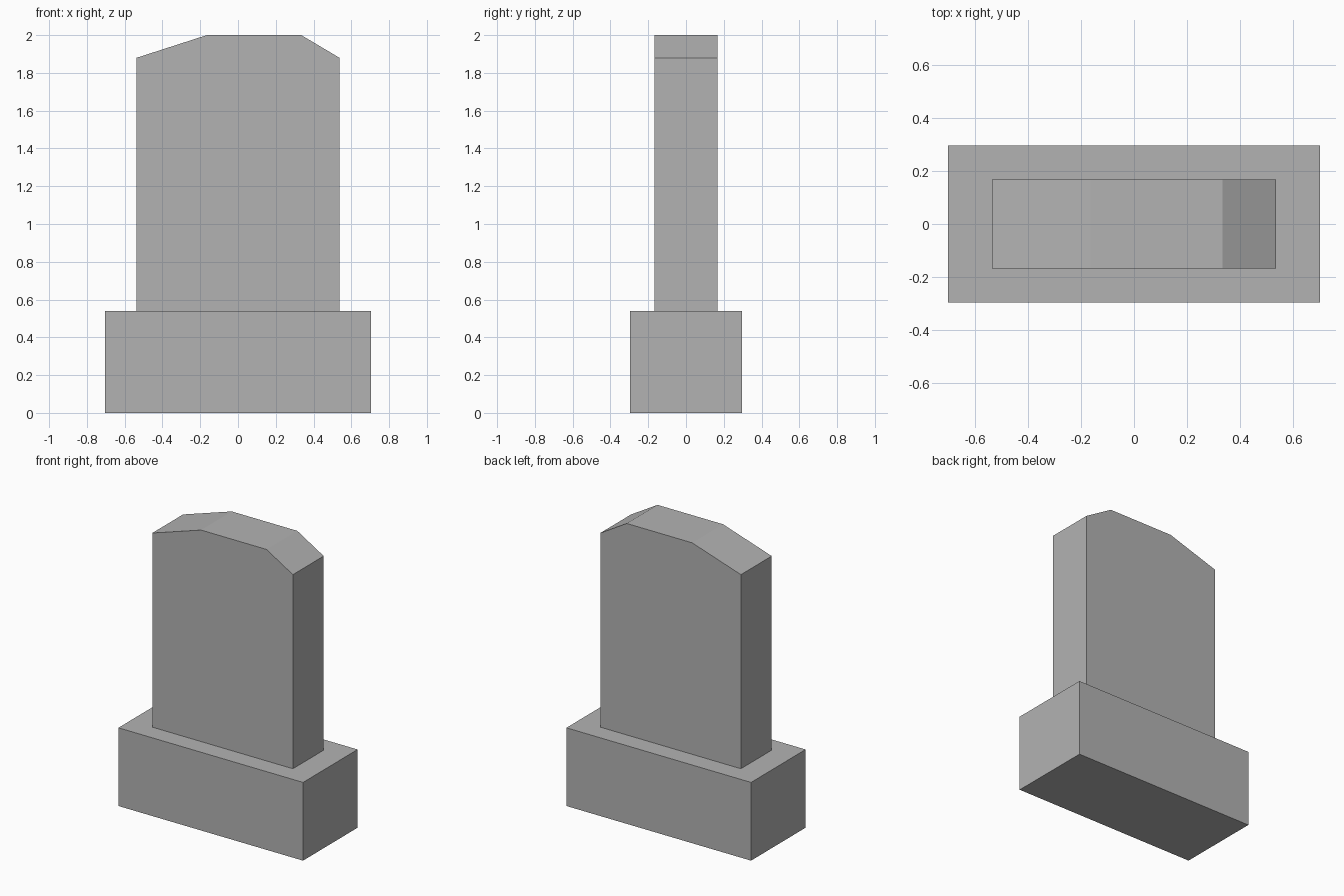
import bpy, bmesh

if "Cube" in bpy.data.objects:
    bpy.data.objects.remove(bpy.data.objects["Cube"])

stone = bpy.data.materials.new("grey stone")
stone.diffuse_color = (0.45, 0.45, 0.45, 1)
stone.use_nodes = True
stone.node_tree.nodes["Principled BSDF"].inputs["Base Color"].default_value = stone.diffuse_color


def extrude_profile(name, profile, depth):
    """Extrude an (x, z) outline along y, centred on y = 0."""
    bm = bmesh.new()
    face = bm.faces.new([bm.verts.new((x, -depth / 2, z)) for x, z in profile])
    result = bmesh.ops.extrude_face_region(bm, geom=[face])
    verts = [v for v in result["geom"] if isinstance(v, bmesh.types.BMVert)]
    bmesh.ops.translate(bm, verts=verts, vec=(0, depth, 0))
    bmesh.ops.recalc_face_normals(bm, faces=bm.faces)
    mesh = bpy.data.meshes.new(name)
    bm.to_mesh(mesh)
    bm.free()
    mesh.materials.append(stone)
    obj = bpy.data.objects.new(name, mesh)
    bpy.context.collection.objects.link(obj)
    return obj


# Plinth block
extrude_profile("plinth", [(-0.705, 0), (0.705, 0), (0.705, 0.54), (-0.705, 0.54)], 0.595)

# Upright slab with uneven chamfered top corners
extrude_profile("headstone", [(-0.537, 0.54), (0.537, 0.54), (0.537, 1.88),
                              (0.335, 2.0), (-0.165, 2.0), (-0.537, 1.88)], 0.336)
